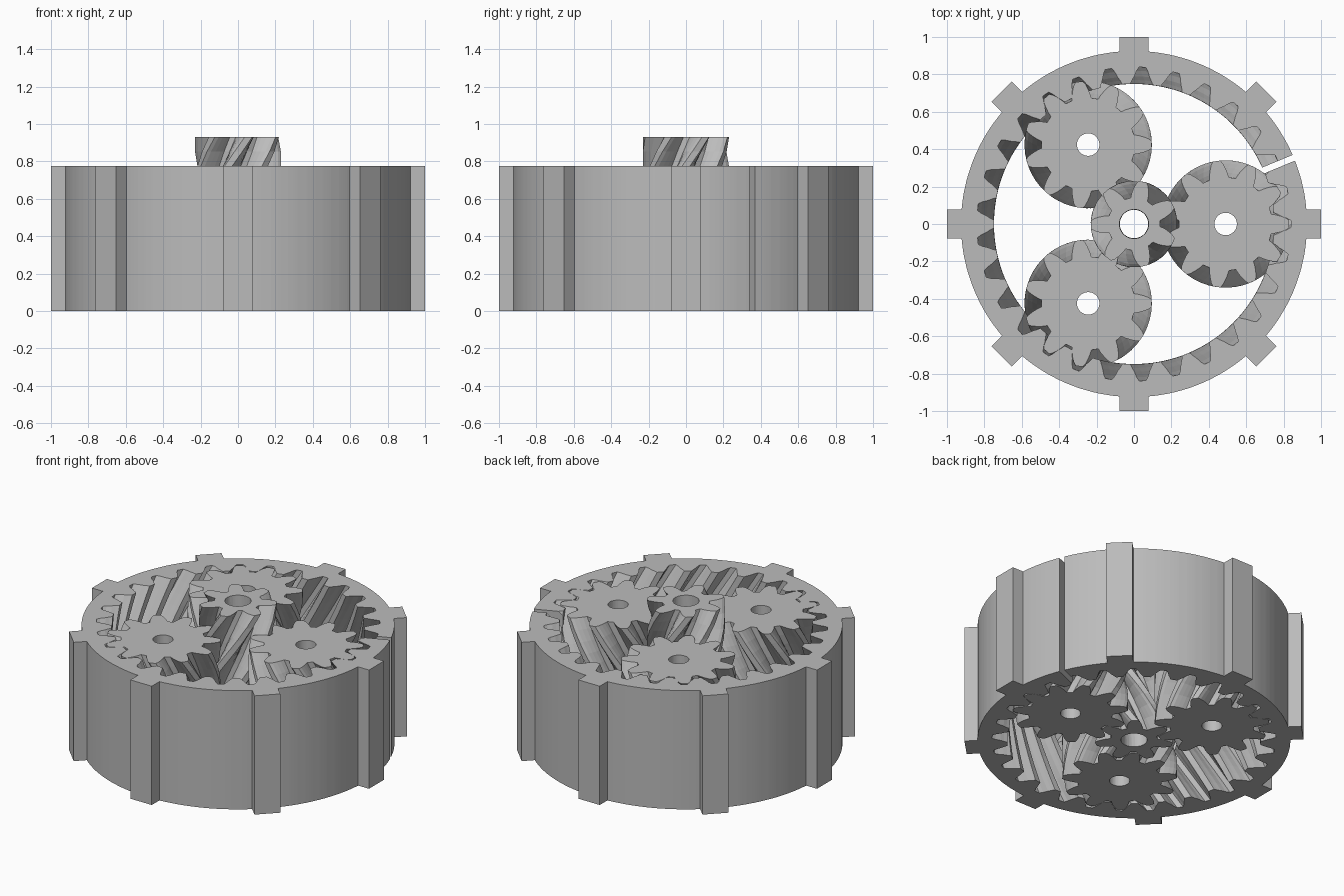
import bpy, bmesh
from math import sin, cos, tan, pi, radians
from mathutils import Matrix, Vector

if "Cube" in bpy.data.objects:
    bpy.data.objects.remove(bpy.data.objects["Cube"])

HEIGHT, MID = 0.775, 0.3875
SUN_TOP = 0.93
ORBIT = 0.49
SUN_TEETH, PLANET_TEETH, RING_TEETH = 7, 11, 29
MODULE = 2 * ORBIT / (SUN_TEETH + PLANET_TEETH)
HELIX = tan(radians(30))

grey = bpy.data.materials.new("plain grey")
grey.use_nodes = True
COLOUR = (0.5, 0.5, 0.5, 1)
grey.diffuse_color = COLOUR
grey.node_tree.nodes["Principled BSDF"].inputs["Base Color"].default_value = COLOUR


def finish(bm, name):
    bmesh.ops.recalc_face_normals(bm, faces=bm.faces)
    mesh = bpy.data.meshes.new(name)
    bm.to_mesh(mesh)
    bm.free()
    mesh.materials.append(grey)
    obj = bpy.data.objects.new(name, mesh)
    bpy.context.collection.objects.link(obj)
    return obj


def tooth_profile(teeth, below, above):
    """Polar outline (radius, angle) of a gear with a tooth centred on angle 0."""
    pitch_radius = MODULE * teeth / 2
    flank = [(-below, .37), (-below * .5, .31), (0, .24), (above * .6, .17), (above, .10)]
    tooth = [(r, -w) for r, w in flank] + [(r, w) for r, w in reversed(flank)]
    return [(pitch_radius + r, (t + w) * 2 * pi / teeth)
            for t in range(teeth) for r, w in tooth]


def herringbone(name, teeth, below, above, hand, other_radius, top=HEIGHT, twist_other=True):
    """Loft the tooth outline up a V-shaped helix and close it on a plain round wall."""
    bm = bmesh.new()
    outline = tooth_profile(teeth, below, above)
    levels = [MID * i / 6 for i in range(13)]
    if top > HEIGHT:
        levels += [(HEIGHT + top) / 2, top]

    def turn(z):
        return hand * HELIX * (abs(z - MID) - MID) / (MODULE * teeth / 2)

    def loop(z, radius=None, angle=0):
        return [bm.verts.new(((radius or r) * cos(a + angle), (radius or r) * sin(a + angle), z))
                for r, a in outline]

    loops = [loop(z, None, turn(z)) for z in levels]
    loops += [loop(top, other_radius, turn(top)), loop(0, other_radius, turn(0))]
    count = len(outline)
    for a, b in zip(loops, loops[1:] + loops[:1]):
        for i in range(count):
            j = (i + 1) % count
            bm.faces.new((a[i], a[j], b[j], b[i]))
    return finish(bm, name)


def add_box(bm, x0, x1, width, z0, z1, angle):
    size = Matrix.Diagonal((x1 - x0, width, z1 - z0, 1))
    place = Matrix.Translation(((x0 + x1) / 2, 0, (z0 + z1) / 2))
    bmesh.ops.create_cube(bm, size=1, matrix=Matrix.Rotation(angle, 4, 'Z') @ place @ size)


# Sun gear, standing proud of the rest
herringbone("sun_gear", SUN_TEETH, .05, .041, 1, .078, SUN_TOP)

# Three planet gears, spun so that their teeth mesh with the ring
for i in range(3):
    planet = herringbone(f"planet_gear_{i + 1}", PLANET_TEETH, .05, .041, -1, .06)
    angle = i * 2 * pi / 3
    offset = (-RING_TEETH * i / 3) % 1 * 2 * pi / PLANET_TEETH
    planet.data.transform(Matrix.Translation((ORBIT * cos(angle), ORBIT * sin(angle), 0))
                          @ Matrix.Rotation(angle + offset, 4, 'Z'))

# Ring gear with eight outer ribs and one slit
ring = herringbone("ring_gear", RING_TEETH, .04, .05, -1, .925)
bm = bmesh.new()
for i in range(8):
    add_box(bm, .89, 1, .155, 0, HEIGHT, i * pi / 4)
ribs = finish(bm, "rib_helper")
bm = bmesh.new()
add_box(bm, .6, 1.1, .033, -.1, HEIGHT + .1, pi / 8)
slit = finish(bm, "slit_helper")
for helper, operation in ((ribs, 'UNION'), (slit, 'DIFFERENCE')):
    helper.hide_render = True
    mod = ring.modifiers.new(operation.title(), 'BOOLEAN')
    mod.object, mod.operation, mod.solver = helper, operation, 'EXACT'

# Bake the cuts and drop the helpers
graph = bpy.context.evaluated_depsgraph_get()
baked = bpy.data.meshes.new_from_object(ring.evaluated_get(graph))
ring.modifiers.clear()
ring.data = baked
for helper in (ribs, slit):
    bpy.data.objects.remove(helper)
